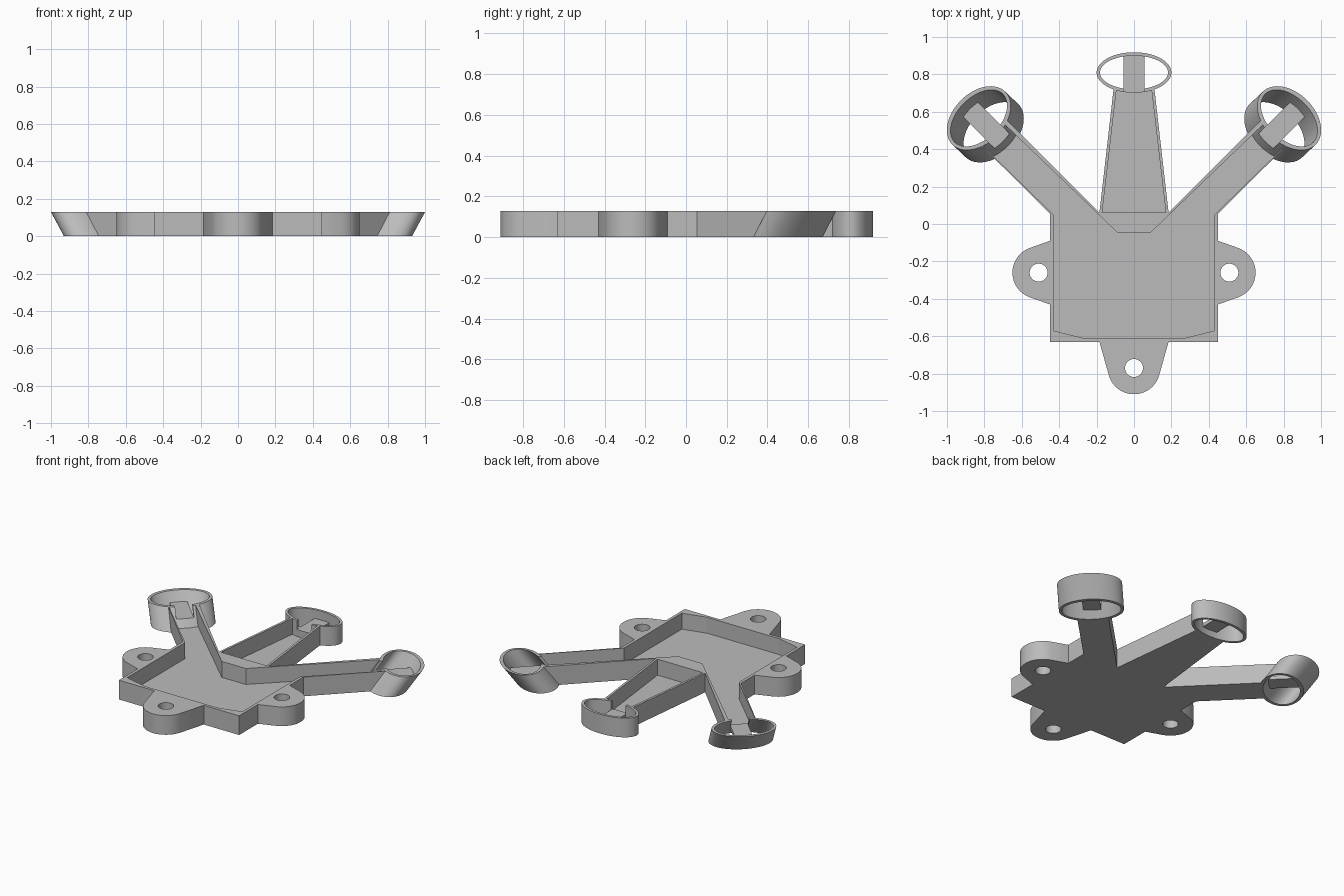
import bpy, bmesh
from math import sin, cos, pi, atan2, acos, hypot
from mathutils import Vector

cube = bpy.data.objects.get("Cube")
if cube:
    bpy.data.objects.remove(cube, do_unlink=True)

H = 0.13        # overall height
FLOOR = 0.022   # tray floor thickness
TONGUE = 0.07   # top of the ring tongues
WALL = 0.018

grey = bpy.data.materials.new("plain grey")
grey.diffuse_color = (0.5, 0.5, 0.5, 1)
grey.use_nodes = True
grey.node_tree.nodes["Principled BSDF"].inputs["Base Color"].default_value = (0.5, 0.5, 0.5, 1)


def prism(name, pts, z0, z1, lean=(0, 0)):
    """Upright or leaning prism; lean is the sideways shift over the height H."""
    bm = bmesh.new()
    rings = []
    for z in (z0, z1):
        k = z / H
        rings.append([bm.verts.new((x + lean[0] * k, y + lean[1] * k, z)) for x, y in pts])
    low, high = rings
    bm.faces.new(low)
    bm.faces.new(high)
    n = len(pts)
    for i in range(n):
        j = (i + 1) % n
        bm.faces.new((low[i], low[j], high[j], high[i]))
    bmesh.ops.recalc_face_normals(bm, faces=bm.faces)
    mesh = bpy.data.meshes.new(name)
    bm.to_mesh(mesh)
    bm.free()
    mesh.materials.append(grey)
    ob = bpy.data.objects.new(name, mesh)
    bpy.context.collection.objects.link(ob)
    return ob


def cut(ob, cutters):
    """Subtract the cutters for good and remove them."""
    for c in cutters:
        c.hide_render = True
        mod = ob.modifiers.new("cut", 'BOOLEAN')
        mod.operation, mod.solver, mod.object = 'DIFFERENCE', 'EXACT', c
    deps = bpy.context.evaluated_depsgraph_get()
    mesh = bpy.data.meshes.new_from_object(ob.evaluated_get(deps))
    ob.modifiers.clear()
    ob.data = mesh
    for c in cutters:
        bpy.data.objects.remove(c, do_unlink=True)


def smooth(ob):
    bpy.ops.object.select_all(action='DESELECT')
    ob.select_set(True)
    bpy.context.view_layer.objects.active = ob
    bpy.ops.object.shade_smooth_by_angle(angle=0.6)


def mirrored(half):
    return half + [(-x, y) for x, y in reversed(half)]


def place(c, d, pts):
    """Map (along, across) points to the plan, along direction d from c."""
    return [(c[0] + d[0] * u - d[1] * v, c[1] + d[1] * u + d[0] * v) for u, v in pts]


def oval(c, d, along, across, n=64):
    return place(c, d, [(along * cos(2 * pi * i / n), across * sin(2 * pi * i / n)) for i in range(n)])


def box(u0, u1, v):
    return [(u0, -v), (u1, -v), (u1, v), (u0, v)]


# Rings: name, centre at the bottom, arm direction, half length along arm, lean
s = 0.5 ** 0.5
ring_specs = [
    ("middle", (0, 0.81), (0, 1), 0.108, (0, 0)),
    ("left", (0.76, 0.5), (s, s), 0.135, (0.07, 0.066)),
    ("right", (-0.76, 0.5), (-s, s), 0.135, (-0.07, 0.066)),
]

# Tray with its three arms
outline = [(0.45, -0.63), (0.45, 0.055), (0.838, 0.442), (0.702, 0.578),
           (0.185, 0.06), (0.106, 0.75)]
main_pocket = [(0.27, -0.61), (0.43, -0.57), (0.43, 0.05), (0.85, 0.459),
               (0.72, 0.56), (0.09, -0.045)]
arm_pocket = [(0.17, 0.062), (0.084, 0.8)]
tray = prism("tray_with_arms", mirrored(outline), 0, H)
cutters = [prism("pocket", mirrored(p), FLOOR, H + 0.1) for p in (main_pocket, arm_pocket)]
for name, c, d, b, lean in ring_specs:
    cutters.append(prism("ring_space", oval(c, d, b - WALL / 2, 0.2 - WALL / 2), -0.05, H + 0.05, lean))
cut(tray, cutters)

# Rings with a slot toward the arm, and a raised tongue across each
for name, c, d, b, lean in ring_specs:
    wall = WALL * b / 0.108
    ring = prism(name + "_ring", oval(c, d, b, 0.2), 0, H, lean)
    hole = prism("hole", oval(c, d, b - wall, 0.2 - WALL), -0.05, H + 0.05, lean)
    k = TONGUE / H
    mid = (c[0] + lean[0] * k, c[1] + lean[1] * k)
    slot = prism("slot", place(mid, d, box(-b - 0.05, 0, 0.055)), TONGUE, H + 0.1)
    cut(ring, [hole, slot])
    smooth(ring)
    reach = b - wall * 0.7
    prism(name + "_tongue", place(c, d, box(-reach, reach, 0.055)), TONGUE - 0.025, TONGUE, lean)

# Mounting lugs: tapered tabs with a round end and a screw hole
R = 0.14
for name, c, d, back, half in [("front", (0, -0.77), (0, -1), 0.14, 0.185),
                               ("left", (0.51, -0.26), (1, 0), 0.06, 0.17),
                               ("right", (-0.51, -0.26), (-1, 0), 0.06, 0.17)]:
    a = atan2(half, -back) - acos(R / hypot(half, back))
    arc = [(R * cos(t), R * sin(t)) for t in (a * (i / 14 - 1) for i in range(29))]
    inset = back + 0.01
    pts = [(-inset, -half), (-back, -half)] + arc + [(-back, half), (-inset, half)]
    lug = prism(name + "_lug", place(c, d, pts), 0, H)
    cut(lug, [prism("screw_hole", oval(c, d, 0.048, 0.048, 32), -0.05, H + 0.05)])
    smooth(lug)
